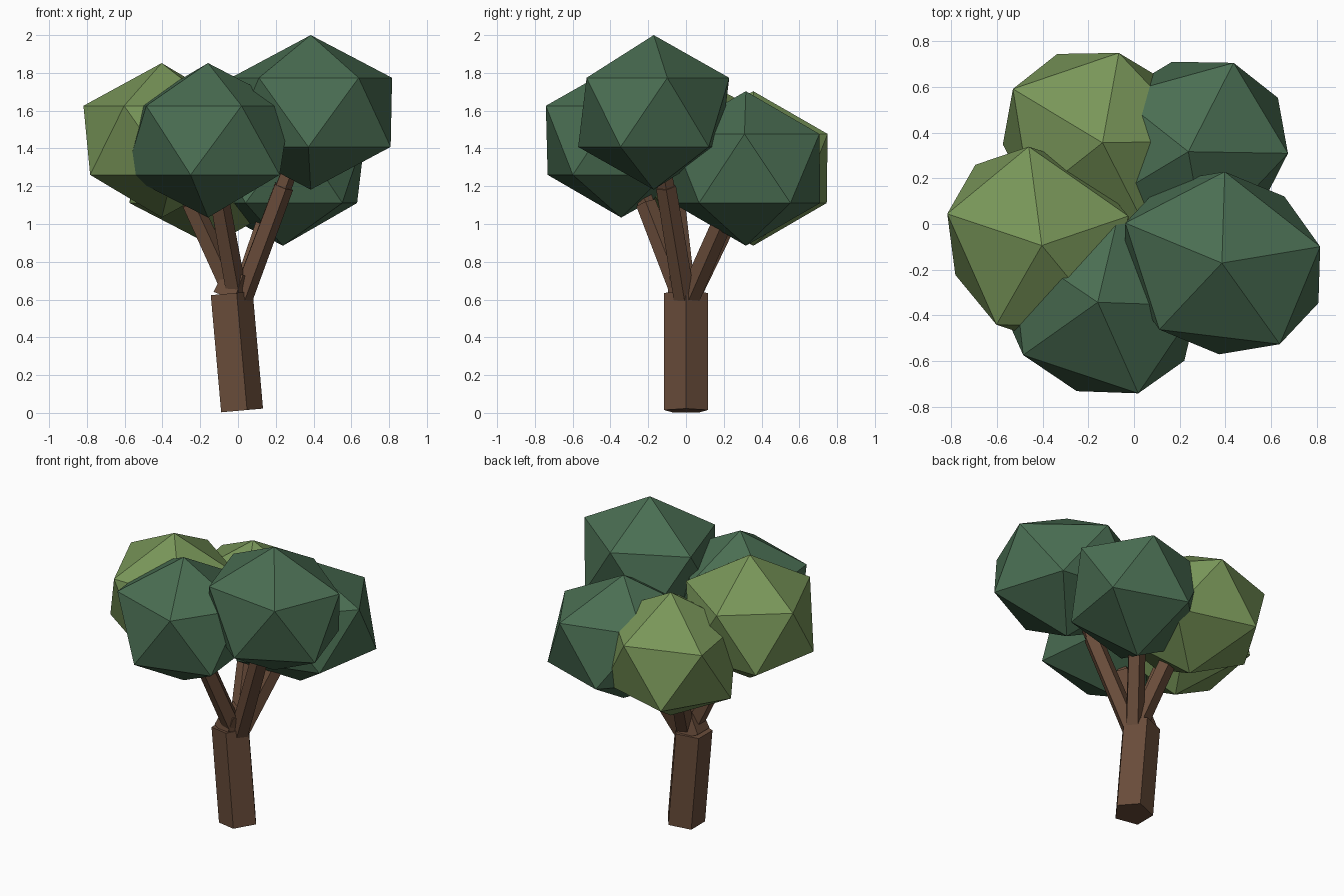
import bpy
from math import radians
from mathutils import Vector

cube = bpy.data.objects.get("Cube")
if cube:
    bpy.data.objects.remove(cube, do_unlink=True)


def material(name, rgb):
    mat = bpy.data.materials.new(name)
    mat.use_nodes = True
    color = (*rgb, 1)
    mat.diffuse_color = color
    mat.node_tree.nodes["Principled BSDF"].inputs["Base Color"].default_value = color
    return mat


bark = material("brown bark", (0.14, 0.072, 0.042))
dark = material("dark green leaves", (0.068, 0.155, 0.085))
light = material("light green leaves", (0.19, 0.305, 0.1))


def limb(name, start, end, r1, r2):
    """Five-sided tapered log running between two points."""
    start, end = Vector(start), Vector(end)
    axis = end - start
    bpy.ops.mesh.primitive_cone_add(vertices=5, radius1=r1, radius2=r2,
                                    depth=axis.length, location=(start + end) / 2)
    obj = bpy.context.object
    obj.name = name
    # turn one corner of the pentagon towards +x before leaning the log
    for v in obj.data.vertices:
        v.co.x, v.co.y = v.co.y, -v.co.x
    obj.rotation_mode = 'QUATERNION'
    obj.rotation_quaternion = Vector((0, 0, 1)).rotation_difference(axis)
    obj.data.materials.append(bark)


def foliage(name, center, turn, mat):
    """Flattened icosahedron, turned about the vertical."""
    bpy.ops.mesh.primitive_ico_sphere_add(subdivisions=1, radius=1, location=center,
                                          rotation=(0, 0, radians(turn)))
    obj = bpy.context.object
    obj.name = name
    obj.scale = (0.512, 0.44, 0.409)
    obj.data.materials.append(mat)


# Leaning trunk and the short crook on top of it
limb("trunk", (0.01, 0, 0.012), (-0.045, 0, 0.632), 0.123, 0.123)
limb("trunk_crook", (-0.05, 0, 0.61), (0.0, 0, 0.74), 0.105, 0.09)

# Each leaf clump has its own branch rising from the crook
clumps = [
    ("right_front", (0.385, -0.171, 1.591), 157.5, dark),
    ("front", (-0.159, -0.343, 1.443), 146, dark),
    ("left", (-0.404, -0.094, 1.443), -50.5, light),
    ("right_back", (0.238, 0.317, 1.294), 211, dark),
    ("back", (-0.138, 0.356, 1.294), 149, light),
]
for side, center, turn, mat in clumps:
    foliage(side + "_foliage", center, turn, mat)
    tip = Vector(center)
    root = Vector((0.0, 0, 0.61)) + Vector((tip.x, tip.y, 0)) * 0.05
    joint = root.lerp(tip, 0.6)
    limb(side + "_branch", root, joint, 0.06, 0.056)
    limb(side + "_twig", joint, tip, 0.047, 0.04)
